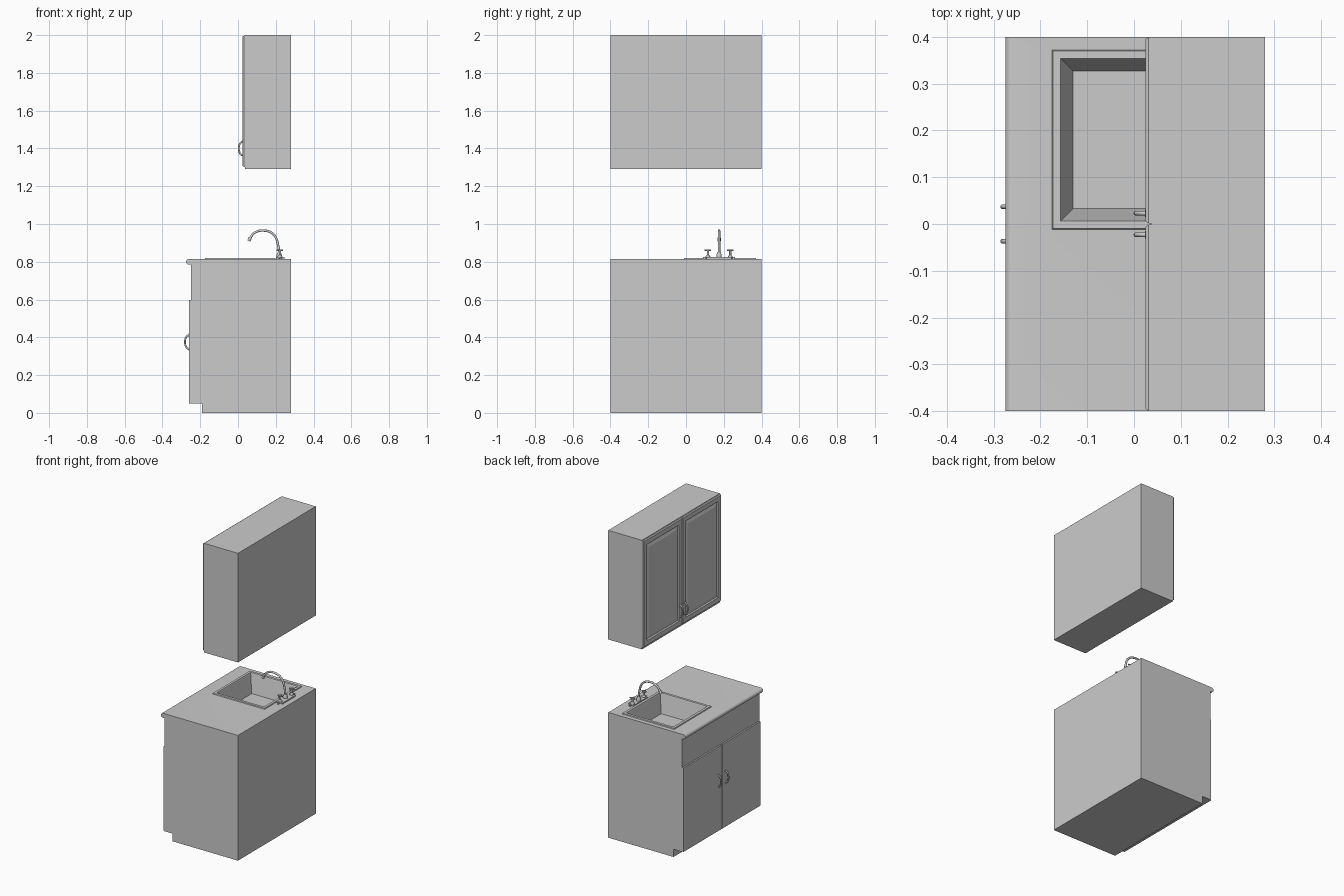
import bpy, bmesh
from math import sin, cos, pi

if "Cube" in bpy.data.objects:
    bpy.data.objects.remove(bpy.data.objects["Cube"])


def finish(name, bm, smooth=False):
    bmesh.ops.recalc_face_normals(bm, faces=bm.faces)
    me = bpy.data.meshes.new(name)
    bm.to_mesh(me)
    bm.free()
    ob = bpy.data.objects.new(name, me)
    bpy.context.collection.objects.link(ob)
    if smooth:
        bpy.ops.object.select_all(action='DESELECT')
        ob.select_set(True)
        bpy.context.view_layer.objects.active = ob
        bpy.ops.object.shade_smooth_by_angle()
    return ob


def box_bm(lo, hi):
    bm = bmesh.new()
    bmesh.ops.create_cube(bm, size=1)
    for v in bm.verts:
        v.co = [(a + b) / 2 + c * (b - a) for a, b, c in zip(lo, hi, v.co)]
    bm.normal_update()
    return bm


def box(name, lo, hi):
    return finish(name, box_bm(lo, hi))


def extrude_y(name, profile, y0, y1, open_top=False, smooth=False):
    """Extrude an x-z profile along y."""
    bm = bmesh.new()
    f = bm.faces.new([bm.verts.new((x, y0, z)) for x, z in profile])
    r = bmesh.ops.extrude_face_region(bm, geom=[f], use_keep_orig=True)
    for v in r['geom']:
        if isinstance(v, bmesh.types.BMVert):
            v.co.y = y1
    if open_top:
        zmax = max(p[1] for p in profile)
        top = [f for f in bm.faces if all(abs(v.co.z - zmax) < 1e-5 for v in f.verts)]
        bmesh.ops.delete(bm, geom=top, context='FACES')
    return finish(name, bm, smooth)


def tube(name, pts, r, smooth_path=False):
    """Round capped tube through points."""
    cu = bpy.data.curves.new(name, 'CURVE')
    cu.dimensions = '3D'
    cu.bevel_depth, cu.bevel_resolution, cu.use_fill_caps = r, 3, True
    sp = cu.splines.new('BEZIER' if smooth_path else 'POLY')
    if smooth_path:
        sp.bezier_points.add(len(pts) - 1)
        for b, p in zip(sp.bezier_points, pts):
            b.co = p
            b.handle_left_type = b.handle_right_type = 'AUTO'
    else:
        sp.points.add(len(pts) - 1)
        for b, p in zip(sp.points, pts):
            b.co = (*p, 1)
    ob = bpy.data.objects.new(name, cu)
    bpy.context.collection.objects.link(ob)
    return ob


def lathe(name, profile, x, y, n=16):
    """Solid of revolution from (radius, z) pairs."""
    bm = bmesh.new()
    rings = [[bm.verts.new((x + r * cos(2 * pi * i / n), y + r * sin(2 * pi * i / n), z))
              for i in range(n)] for r, z in profile]
    for a, b in zip(rings, rings[1:]):
        for i in range(n):
            bm.faces.new((a[i], a[i - 1], b[i - 1], b[i]))
    bm.faces.new(rings[0])
    bm.faces.new(rings[-1])
    return finish(name, bm, True)


def pull(name, x, y, z):
    """Arched door handle with round feet."""
    tube(name, [(x - 0.023 * sin(pi * i / 14), y, z + 0.037 * cos(pi * i / 14))
                for i in range(15)], 0.005)
    for s in (-1, 1):
        tube(name + "_foot", [(x + 0.001, y, z + s * 0.037), (x - 0.004, y, z + s * 0.037)], 0.008)


# base cabinet with toe kick, open under the worktop
extrude_y("base_cabinet", [(-0.19, 0), (0.28, 0), (0.28, 0.785), (-0.25, 0.785),
                           (-0.25, 0.05), (-0.19, 0.05)], -0.4, 0.4, open_top=True)

# worktop with rounded front nose and sink opening
nose = [(-0.26 - 0.015 * sin(pi * i / 10), 0.8 + 0.015 * cos(pi * i / 10)) for i in range(11)]
top = extrude_y("worktop", [(0.28, 0.815)] + nose + [(0.28, 0.785)], -0.4, 0.4, smooth=True)
cutter = box("sink_cutter", (-0.165, -0.002, 0.7), (0.19, 0.362, 0.9))
cutter.hide_render = True
mod = top.modifiers.new("sink_hole", 'BOOLEAN')
mod.operation, mod.object, mod.solver = 'DIFFERENCE', cutter, 'EXACT'
bpy.context.view_layer.objects.active = top
bpy.ops.object.modifier_apply(modifier=mod.name)
bpy.data.objects.remove(cutter)

# sink: rim and tapered basin from rectangular rings (x0, x1, y0, y1, z)
bm = bmesh.new()
rings = []
for x0, x1, y0, y1, z in [(-0.175, 0.2, -0.012, 0.372, 0.815), (-0.173, 0.198, -0.01, 0.37, 0.821),
                          (-0.157, 0.182, 0.006, 0.354, 0.821), (-0.155, 0.18, 0.008, 0.352, 0.815),
                          (-0.13, 0.155, 0.033, 0.327, 0.7)]:
    rings.append([bm.verts.new(c) for c in ((x0, y0, z), (x1, y0, z), (x1, y1, z), (x0, y1, z))])
for a, b in zip(rings, rings[1:]):
    for i in range(4):
        bm.faces.new((a[i], a[i - 1], b[i - 1], b[i]))
bm.faces.new(rings[-1])
finish("sink", bm)

# faucet: base plate, gooseneck spout, two cross taps
FX, FY = 0.222, 0.175
bm = box_bm((0.202, 0.09, 0.813), (0.246, 0.26, 0.824))
bmesh.ops.bevel(bm, geom=[e for e in bm.edges if abs(e.verts[0].co.z - e.verts[1].co.z) > 0.005],
                offset=0.018, segments=5, affect='EDGES')
finish("faucet_plate", bm, True)
lathe("spout_collar", [(0.014, 0.82), (0.014, 0.835), (0.009, 0.85)], FX - 0.004, FY)
tube("spout", [(0.218, FY, 0.822), (0.213, FY, 0.885), (0.188, FY, 0.945), (0.14, FY, 0.965),
               (0.09, FY, 0.955), (0.06, FY, 0.92)], 0.0065, True)
tube("spout_tip", [(0.065, FY, 0.927), (0.057, FY, 0.91)], 0.009)
for s in (-1, 1):
    y = FY + s * 0.059
    lathe("tap_stem", [(0.014, 0.82), (0.012, 0.83), (0.006, 0.836), (0.006, 0.856),
                       (0.009, 0.858), (0.008, 0.865)], FX, y)
    tube("tap_bar_y", [(FX, y - 0.017, 0.86), (FX, y + 0.017, 0.86)], 0.004)
    tube("tap_bar_x", [(FX - 0.017, y, 0.86), (FX + 0.017, y, 0.86)], 0.004)

# wall cabinet
box("wall_cabinet", (0.037, -0.4, 1.29), (0.28, 0.4, 2.0))

# doors and handles on both sides of the centre line
for s in (-1, 1):
    ys = sorted((s * 0.002, s * 0.396))
    box("base_door", (-0.26, ys[0], 0.05), (-0.25, ys[1], 0.597))
    pull("base_door_pull", -0.258, s * 0.037, 0.375)

    # raised panel door: eased edge, frame, groove, panel
    ys = sorted((s * 0.0015, s * 0.4))
    bm = box_bm((0.031, ys[0], 1.303), (0.037, ys[1], 1.997))
    front = min(bm.faces, key=lambda f: f.calc_center_median().x)
    for width, depth in ((0.006, 0.006), (0.042, 0), (0.008, -0.007), (0.006, 0), (0.022, 0.005)):
        bm.normal_update()
        bmesh.ops.inset_individual(bm, faces=[front], thickness=width, depth=depth)
    finish("wall_door", bm)
    pull("wall_door_pull", 0.027, s * 0.023, 1.4)
